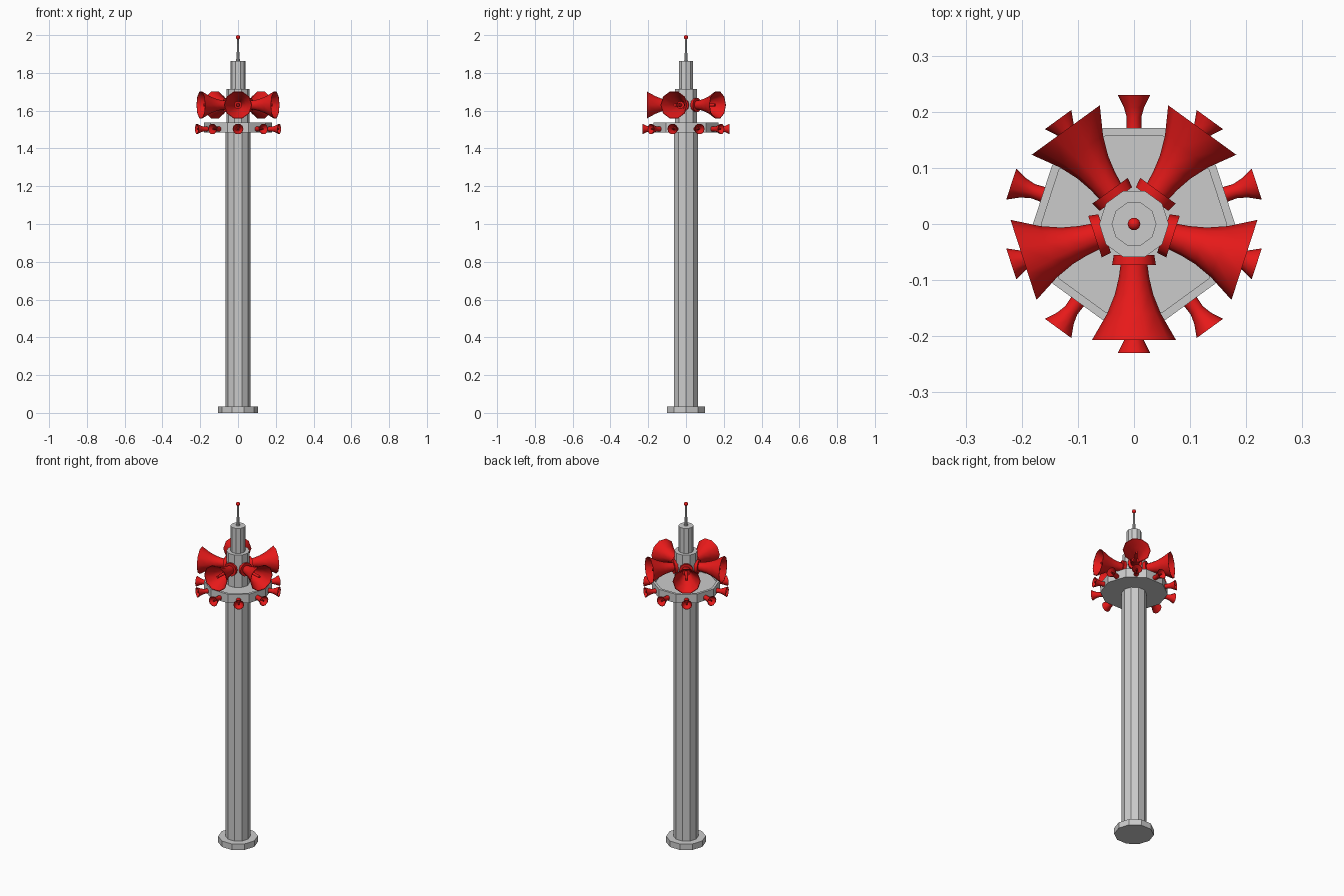
import bpy, bmesh
from math import cos, sin, pi, radians
from mathutils import Matrix

if "Cube" in bpy.data.objects:
    bpy.data.objects.remove(bpy.data.objects["Cube"])

red = bpy.data.materials.new("red")
red.diffuse_color = (0.8, 0.01, 0.01, 1)
red.use_nodes = True
red.node_tree.nodes["Principled BSDF"].inputs["Base Color"].default_value = red.diffuse_color
SIDES = 10


def lathe(name, profile, start=0.0, matrix=None, material=None, smooth=False):
    """Revolve (radius, height) points around z into a closed ten-sided body."""
    bm = bmesh.new()
    rings = []
    for r, z in profile:
        ring = [bm.verts.new((r * cos(start + 2 * pi * i / SIDES),
                              r * sin(start + 2 * pi * i / SIDES), z)) for i in range(SIDES)]
        rings.append(ring)
    for a, b in zip(rings, rings[1:]):
        for i in range(SIDES):
            j = (i + 1) % SIDES
            bm.faces.new((a[i], a[j], b[j], b[i]))
    bm.faces.new(rings[0][::-1])
    bm.faces.new(rings[-1])
    bmesh.ops.recalc_face_normals(bm, faces=bm.faces)
    mesh = bpy.data.meshes.new(name)
    bm.to_mesh(mesh)
    bm.free()
    ob = bpy.data.objects.new(name, mesh)
    bpy.context.collection.objects.link(ob)
    if matrix:
        ob.matrix_world = matrix
    if material:
        mesh.materials.append(material)
    if smooth:
        bpy.ops.object.select_all(action='DESELECT')
        ob.select_set(True)
        bpy.context.view_layer.objects.active = ob
        bpy.ops.object.shade_smooth_by_angle(angle=radians(40))
    return ob


def horn_ring(name, profile, count, first, height):
    """Place outward-facing horns around the tower axis."""
    for k in range(count):
        turn = first + 2 * pi * k / count
        m = (Matrix.Translation((0, 0, height)) @ Matrix.Rotation(turn, 4, 'Z')
             @ Matrix.Rotation(pi / 2, 4, 'Y'))
        lathe(f"{name}_{k + 1}", profile, pi / 2, m, red, True)


# Grey tower: foot plate, shaft, head and upper column
lathe("base_plate", [(0.106, 0), (0.106, 0.035)])
lathe("shaft", [(0.066, 0.035), (0.066, 1.487)])
lathe("head", [(0.062, 1.52), (0.062, 1.715)])
lathe("upper_column", [(0.04, 1.715), (0.04, 1.862)])

# Platform with a shallow recessed deck
lathe("platform", [(0.18, 1.485), (0.18, 1.537), (0.165, 1.537), (0.165, 1.525)])

# Antenna with red warning light
lathe("antenna", [(0.010, 1.862), (0.006, 1.92), (0.004, 1.98)])
lathe("warning_light", [(0.0115 * sin(pi * (i + 0.2) / 8.4), 1.9885 - 0.0115 * cos(pi * (i + 0.2) / 8.4))
                        for i in range(9)], material=red, smooth=True)

# Large horns: driver cap, flared bell, hollow mouth and central plug
large = [(0.036, 0.055), (0.039, 0.073), (0.024, 0.073), (0.027, 0.095), (0.034, 0.125),
         (0.048, 0.16), (0.075, 0.207), (0.072, 0.207), (0.045, 0.16), (0.030, 0.125),
         (0.020, 0.095), (0.010, 0.095), (0.007, 0.19)]
horn_ring("large_horn", large, 5, -pi / 2, 1.63)

# Small horns around the platform rim
small = [(0.014, 0.165), (0.013, 0.19), (0.018, 0.208), (0.029, 0.23), (0.027, 0.23),
         (0.015, 0.208), (0.010, 0.192), (0.005, 0.192), (0.004, 0.226)]
horn_ring("small_horn", small, 10, pi / 2, 1.503)
